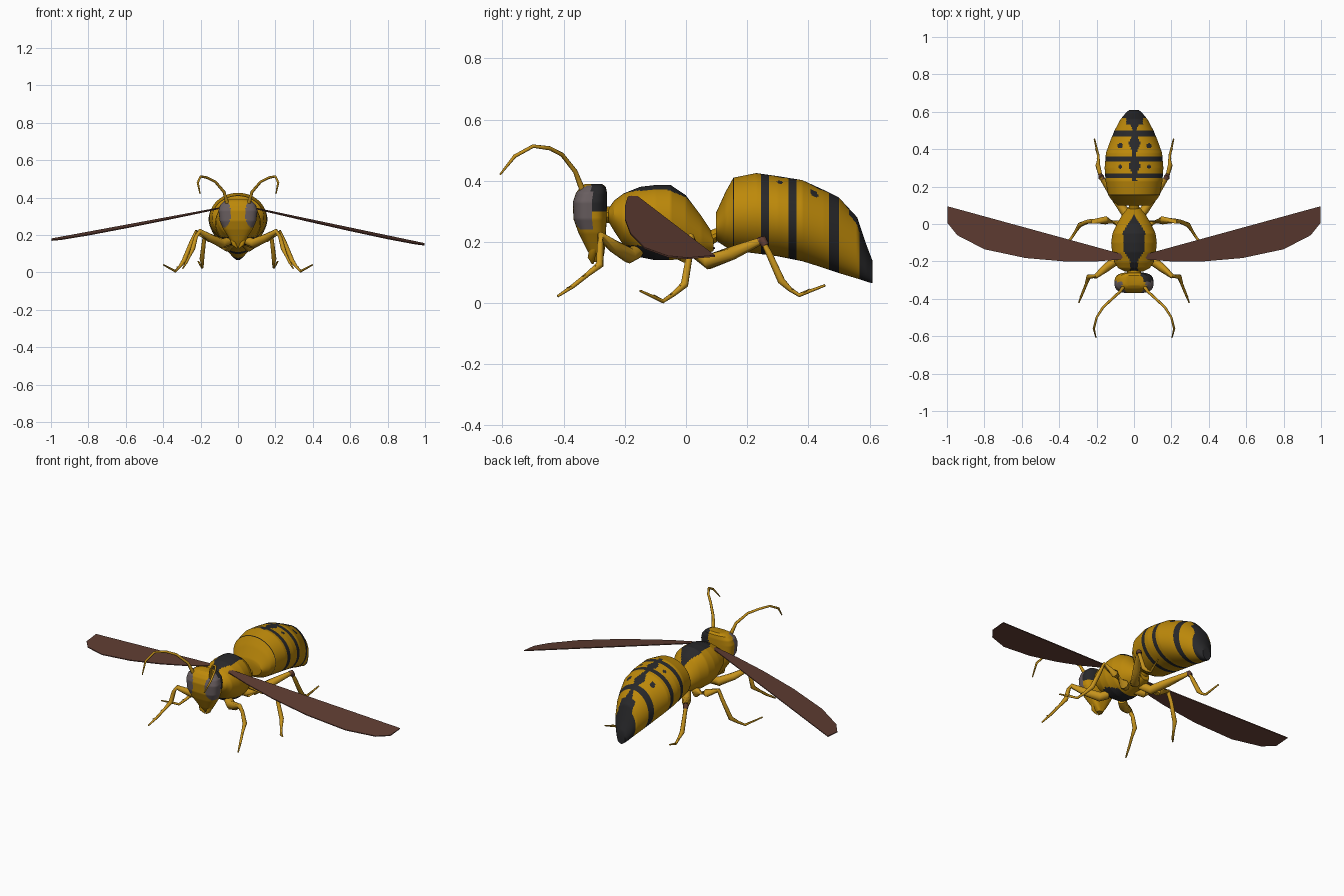
import bpy, bmesh, math
from mathutils import Vector


def material(name, rgb):
    m = bpy.data.materials.new(name)
    m.diffuse_color = (*rgb, 1)
    return m


GOLD = material("golden_yellow", (0.51, 0.25, 0.003))
LIMB = material("limb_gold", (0.57, 0.295, 0.012))
BLACK = material("charcoal", (0.021, 0.021, 0.023))
EYE = material("mauve_grey", (0.14, 0.112, 0.116))
WING = material("reddish_brown", (0.115, 0.046, 0.032))


def finish(bm, name, mats, rule=None, angle=30):
    bmesh.ops.recalc_face_normals(bm, faces=bm.faces)
    if rule:
        for f in bm.faces:
            f.material_index = rule(*f.calc_center_median())
    me = bpy.data.meshes.new(name)
    bm.to_mesh(me)
    bm.free()
    for m in mats:
        me.materials.append(m)
    ob = bpy.data.objects.new(name, me)
    bpy.context.collection.objects.link(ob)
    bpy.ops.object.select_all(action='DESELECT')
    ob.select_set(True)
    bpy.context.view_layer.objects.active = ob
    bpy.ops.object.shade_smooth_by_angle(angle=math.radians(angle))
    return ob


def skin(bm, rings):
    n = len(rings[0])
    for a, b in zip(rings, rings[1:]):
        for i in range(n):
            bm.faces.new((a[i], a[(i + 1) % n], b[(i + 1) % n], b[i]))
    bm.faces.new(rings[0])
    bm.faces.new(rings[-1])


def loft(name, stations, mats, rule, breaks=(), upright=False, sides=64, step=0.007, power=1.0):
    """Oval sections (t, low, high, half_width) along y, or along z if upright.
    A power below 1 makes the sections boxier."""
    ts = sorted(set([s[0] for s in stations] + list(breaks)))
    rows = []
    for a, b in zip(ts, ts[1:]):
        k = max(1, round((b - a) / step))
        rows += [a + (b - a) * i / k for i in range(k)]
    rows.append(ts[-1])
    bm = bmesh.new()
    rings = []
    for t in rows:
        for s, e in zip(stations, stations[1:]):
            if s[0] - 1e-6 <= t <= e[0] + 1e-6:
                u = (t - s[0]) / (e[0] - s[0])
                lo, hi, w = [s[i] + (e[i] - s[i]) * u for i in (1, 2, 3)]
                break
        ring = []
        for i in range(sides):
            a = 2 * math.pi * (i + 0.5) / sides
            ca, sa = [math.copysign(abs(v) ** power, v) for v in (math.cos(a), math.sin(a))]
            x, c = w * ca, (lo + hi) / 2 + (hi - lo) / 2 * sa
            ring.append(bm.verts.new((x, c, t) if upright else (x, t, c)))
        rings.append(ring)
    skin(bm, rings)
    return finish(bm, name, mats, rule)


def limb(name, points, radii, side, sides=8, mat=LIMB):
    """Tapered tube through the points, mirrored by side."""
    pts = [Vector((p[0] * side, p[1], p[2])) for p in points]
    bm = bmesh.new()
    rings = []
    for i, p in enumerate(pts):
        d = (pts[min(i + 1, len(pts) - 1)] - pts[max(i - 1, 0)]).normalized()
        u = d.cross(Vector((side, 0.3, 0.2))).normalized()
        v = d.cross(u)
        rings.append([bm.verts.new(p + radii[i] * (u * math.cos(a) + v * math.sin(a)))
                      for a in (2 * math.pi * k / sides for k in range(sides))])
    skin(bm, rings)
    return finish(bm, name, [mat], angle=50)


# Abdomen: black bands, centre line, paired spots and dark tip
BANDS = ((0.154, 0.157), (0.245, 0.271), (0.335, 0.361), (0.468, 0.5), (0.567, 0.62))


def abdomen_rule(x, y, z):
    if any(a < y < b for a, b in BANDS):
        return 1
    if z > 0.46 - 0.5 * y:
        x = abs(x - 0.003)
        if y > 0.23 and x < 0.011 + 0.019 * abs(math.sin((y - 0.25) * 26)) ** 3:
            return 1
        if y > 0.53 and x < 0.045:
            return 1
        if any(math.hypot(x - 0.077, y - s) < r for s, r in ((0.418, 0.014), (0.306, 0.01))):
            return 1
    return 0


loft("abdomen", [
    (0.098, 0.205, 0.295, 0.085), (0.13, 0.183, 0.365, 0.122), (0.155, 0.172, 0.41, 0.138),
    (0.23, 0.162, 0.425, 0.152), (0.30, 0.153, 0.415, 0.157), (0.38, 0.137, 0.402, 0.150),
    (0.45, 0.115, 0.37, 0.125), (0.50, 0.098, 0.345, 0.104), (0.56, 0.08, 0.28, 0.072),
    (0.59, 0.07, 0.19, 0.047), (0.609, 0.065, 0.14, 0.027)],
    [GOLD, BLACK], abdomen_rule, [b for p in BANDS[:4] for b in p] + [0.567],
    sides=128, step=0.0045)


# Thorax: dark saddle on the back and dark breast plate
def thorax_rule(x, y, z):
    half = 0.058 * min(1, max(0.35, (y + 0.23) / 0.09)) * min(1, max(0, (0.05 - y) / 0.09))
    if z > 0.27 and abs(x) < half:
        return 1
    return int(z < 0.188 - max(0, y + 0.13) * 0.4 and -0.21 < y < -0.055 and abs(x) < 0.09)


loft("thorax", [
    (-0.253, 0.265, 0.31, 0.05), (-0.235, 0.235, 0.335, 0.085), (-0.205, 0.19, 0.358, 0.105),
    (-0.15, 0.15, 0.38, 0.117), (-0.10, 0.14, 0.386, 0.122), (-0.05, 0.14, 0.386, 0.115),
    (0.0, 0.148, 0.352, 0.092), (0.05, 0.155, 0.285, 0.062), (0.09, 0.17, 0.225, 0.03)],
    [GOLD, BLACK], thorax_rule, sides=96, step=0.005)
loft("waist", [(0.07, 0.18, 0.235, 0.03), (0.11, 0.205, 0.25, 0.028)], [GOLD],
     lambda x, y, z: 0, sides=12, step=0.05)
loft("neck", [(-0.28, 0.26, 0.32, 0.035), (-0.24, 0.26, 0.315, 0.04)], [GOLD],
     lambda x, y, z: 0, sides=12, step=0.05)


# Head: large eyes and a dark patch behind one eye
def head_rule(x, y, z):
    if y < -0.308 and ((abs(x) - 0.078) / 0.04) ** 2 + ((z - 0.313) / 0.074) ** 2 < 1:
        return 2
    return int(x > 0.035 and y > -0.308 and z > 0.30)


loft("head", [
    (0.135, -0.30, -0.272, 0.015), (0.17, -0.322, -0.266, 0.04), (0.23, -0.352, -0.262, 0.078),
    (0.275, -0.368, -0.259, 0.098), (0.33, -0.37, -0.258, 0.104), (0.36, -0.36, -0.258, 0.096),
    (0.38, -0.345, -0.262, 0.076), (0.39, -0.33, -0.275, 0.05)],
    [GOLD, BLACK, EYE], head_rule, upright=True, sides=96, step=0.005, power=0.65)

# Legs: hip, thigh, shin, then segmented foot
FRONT = [(0.05, -0.16, 0.17), (0.085, -0.185, 0.155), (0.15, -0.235, 0.185), (0.205, -0.28, 0.22),
         (0.225, -0.28, 0.19), (0.242, -0.282, 0.125), (0.255, -0.32, 0.095),
         (0.275, -0.37, 0.055), (0.295, -0.42, 0.022)]
MIDDLE = [(0.03, -0.03, 0.17), (0.07, 0.0, 0.155), (0.15, 0.02, 0.182), (0.225, 0.015, 0.215),
          (0.25, 0.012, 0.16), (0.29, -0.005, 0.06), (0.312, -0.04, 0.03),
          (0.335, -0.075, 0.006), (0.398, -0.15, 0.04)]
HIND = [(0.025, 0.03, 0.17), (0.055, 0.075, 0.135), (0.11, 0.155, 0.165), (0.175, 0.25, 0.205),
        (0.182, 0.27, 0.165), (0.193, 0.312, 0.072), (0.19, 0.34, 0.045),
        (0.192, 0.37, 0.026), (0.212, 0.455, 0.058)]
RADII = [0.024, 0.026, 0.022, 0.013, 0.011, 0.013, 0.008, 0.007, 0.004]
ANTENNA = [(0.055, -0.335, 0.36), (0.075, -0.362, 0.43), (0.122, -0.405, 0.485),
           (0.165, -0.445, 0.506), (0.2, -0.5, 0.513), (0.215, -0.56, 0.48), (0.203, -0.608, 0.42)]

# Wing outline (x, y), root to tip along the front edge
OUTLINE = [(0.05, -0.165), (0.07, -0.19), (0.2, -0.2), (0.37, -0.2), (0.58, -0.182), (0.8, -0.135),
           (0.945, -0.06), (0.997, 0.005), (0.998, 0.095)]

for side, label in ((1, "right"), (-1, "left")):
    for leg, pts in (("front", FRONT), ("middle", MIDDLE), ("hind", HIND)):
        limb(f"{leg}_leg_{label}", pts, RADII, side)
        # Small spurs at the ankle and along the foot
        for k, j in enumerate((5, 6, 7)):
            x, y, z = pts[j]
            nx, ny, nz = pts[j + 1]
            tip = (x + (nx - x) * 0.4 + 0.008, y + (ny - y) * 0.4, z + (nz - z) * 0.4 + 0.008)
            limb(f"{leg}_spur_{label}_{k + 1}", [(x, y, z), tip], [0.005, 0.001], side, 5)
    # Reddish joint on the hind knee
    limb(f"hind_knee_{label}", [(0.168, 0.24, 0.203), (0.175, 0.25, 0.206), (0.179, 0.26, 0.188)],
         [0.013, 0.016, 0.013], side, mat=WING)
    limb(f"antenna_{label}", ANTENNA, [0.011, 0.008, 0.007, 0.007, 0.006, 0.006, 0.003], side)
    limb(f"jaw_{label}", [(0.03, -0.30, 0.18), (0.022, -0.31, 0.15), (0.004, -0.305, 0.13)],
         [0.016, 0.012, 0.004], side, mat=GOLD)
    # Wing: thin sheet with the front edge tilted slightly down
    bm = bmesh.new()
    slope = 0.21 if side > 0 else 0.185
    face = bm.faces.new([bm.verts.new((side * x, y, 0.366 - slope * x
                                       - 0.09 * (0.272 * x - 0.175 - y))) for x, y in OUTLINE])
    top = bmesh.ops.extrude_face_region(bm, geom=[face])["geom"]
    bmesh.ops.translate(bm, vec=(0, 0, -0.005),
                        verts=[g for g in top if isinstance(g, bmesh.types.BMVert)])
    finish(bm, f"wing_{label}", [WING])
